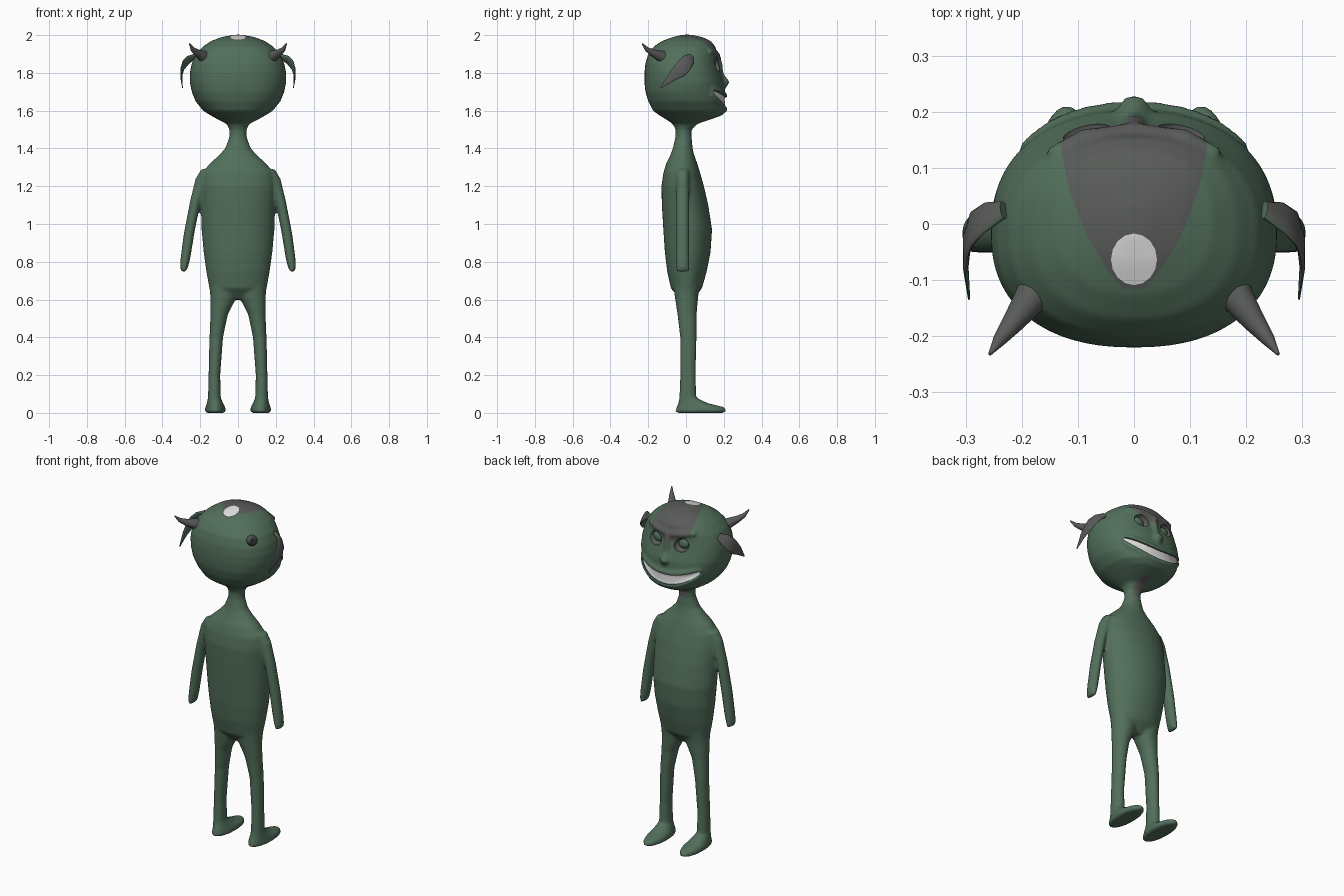
import bpy, bmesh, math
from mathutils import Vector, Matrix

cube = bpy.data.objects.get("Cube")
if cube:
    bpy.data.objects.remove(cube)


def material(name, rgb):
    m = bpy.data.materials.new(name)
    m.use_nodes = True
    m.diffuse_color = (*rgb, 1)
    m.node_tree.nodes["Principled BSDF"].inputs["Base Color"].default_value = (*rgb, 1)
    return m


green = material("skin green", (.085, .16, .105))
grey = material("dark grey", (.1, .105, .1))
white = material("pale grey", (.75, .75, .75))
palette = (green, grey, white)


def skin_rings(bm, rings, n):
    for a, b in zip(rings, rings[1:]):
        for i in range(n):
            j = (i + 1) % n
            bm.faces.new((a[i], a[j], b[j], b[i]))
    bm.faces.new(rings[0])
    bm.faces.new(rings[-1])


def loft(bm, sections, power=2, side=1, n=40):
    """Horizontal rings: height, centre x, half width, back y, front y."""
    def sup(v):
        return math.copysign(abs(v) ** (2 / power), v)
    rings = []
    for z, cx, rx, yb, yf in sections:
        angles = [math.tau * i / n for i in range(n)]
        rings.append([bm.verts.new((side * cx + rx * sup(math.cos(a)),
                                    (yb + yf) / 2 + (yf - yb) / 2 * sup(math.sin(a)), z))
                      for a in angles])
    skin_rings(bm, rings, n)


def tube(bm, points, side=1, across=(0, 0, 1), n=16):
    """Tube along a path of x, y, z, half width, half thickness."""
    path = [Vector((side * p[0], p[1], p[2])) for p in points]
    rings = []
    for i, p in enumerate(points):
        t = (path[min(i + 1, len(path) - 1)] - path[max(i - 1, 0)]).normalized()
        u = Vector(across)
        u = (u - t * u.dot(t)).normalized()
        v = t.cross(u)
        rings.append([bm.verts.new(path[i] + u * p[3] * math.cos(math.tau * k / n)
                                   + v * p[-1] * math.sin(math.tau * k / n)) for k in range(n)])
    skin_rings(bm, rings, n)


def make(name, bm, mats):
    bmesh.ops.recalc_face_normals(bm, faces=bm.faces[:])
    me = bpy.data.meshes.new(name)
    bm.to_mesh(me)
    bm.free()
    for m in mats:
        me.materials.append(m)
    ob = bpy.data.objects.new(name, me)
    bpy.context.collection.objects.link(ob)
    return ob


def bake(ob):
    dg = bpy.context.evaluated_depsgraph_get()
    me = bpy.data.meshes.new_from_object(ob.evaluated_get(dg))
    ob.modifiers.clear()
    ob.data = me


def boolean(ob, cutter, operation):
    mod = ob.modifiers.new("cut", "BOOLEAN")
    mod.solver = "EXACT"
    mod.operation = operation
    mod.object = cutter


def ellipsoid(bm, centre, size, tilt=0):
    bmesh.ops.create_uvsphere(bm, u_segments=28, v_segments=18, radius=1,
                              matrix=Matrix.Translation(centre) @ Matrix.Rotation(tilt, 4, "Y")
                              @ Matrix.Diagonal((*size, 1)))


# Grin outline: upper or lower edge height at x
GRIN = .195


def grin(x, sign):
    k = min(abs(x) / GRIN, 1)
    return 1.642 + .06 * k * k + sign * (.003 + .025 * math.sqrt(1 - k * k))


def face_y(x):
    return .21 * (1 - (abs(x) / .238) ** 2.3) ** (1 / 2.3)


# Torso and neck
bm = bmesh.new()
loft(bm, [(z, 0, rx, yb, yf) for z, rx, yb, yf in (
    (.6, .1, -.03, .04), (.66, .152, -.08, .085), (.75, .168, -.1, .11),
    (.85, .182, -.112, .13), (.97, .193, -.12, .138), (1.1, .196, -.128, .118),
    (1.2, .2, -.13, .095), (1.27, .19, -.12, .075), (1.32, .15, -.105, .06),
    (1.36, .105, -.085, .045), (1.4, .068, -.07, .035), (1.46, .046, -.056, .03),
    (1.54, .046, -.055, .03))])

# Head
loft(bm, [(z, 0, rx, yb, yf) for z, rx, yb, yf in (
    (1.5, .045, -.055, .03), (1.53, .06, -.07, .06), (1.55, .1, -.1, .12),
    (1.575, .145, -.14, .19), (1.6, .185, -.175, .215), (1.65, .225, -.2, .213),
    (1.7, .245, -.215, .205), (1.75, .255, -.22, .2), (1.8, .255, -.22, .185),
    (1.85, .245, -.215, .172), (1.9, .222, -.2, .165), (1.94, .185, -.17, .155),
    (1.97, .14, -.125, .13), (1.99, .085, -.07, .085), (2.002, .02, -.02, .03))], power=2.3, n=64)

# Nose and lips
tube(bm, [(0, .165, 1.9, .015), (0, .172, 1.85, .02), (0, .18, 1.79, .02),
          (0, .203, 1.745, .03), (0, .195, 1.72, .015)], across=(1, 0, 0))
for sign in (-1, 1):
    tube(bm, [(x, face_y(x) - .004, grin(x, sign) + sign * .009, .013)
              for x in (GRIN * i / 8 for i in range(-8, 9))])

for s in (-1, 1):
    # Brow
    tube(bm, [(.15, .122, 1.915, .014), (.09, .152, 1.905, .018), (-.01, .162, 1.89, .02)], s)
    # Leg and foot
    loft(bm, ((0, .12, .045, -.045, .195), (.008, .12, .056, -.056, .213),
              (.03, .12, .053, -.05, .205), (.05, .122, .044, -.042, .12),
              (.08, .125, .034, -.035, .055), (.2, .125, .031, -.031, .051),
              (.4, .115, .036, -.031, .056), (.52, .1, .046, -.045, .056),
              (.62, .075, .072, -.06, .065), (.72, .075, .08, -.07, .08)), side=s)
    # Arm
    loft(bm, [(z, x, r, -.052, .017) for z, x, r in (
        (1.29, .165, .03), (1.24, .185, .04), (1.12, .226, .028), (.95, .259, .028),
        (.82, .278, .026), (.77, .286, .021), (.748, .288, .011))], side=s)

# Fuse into one soft skin
body = make("body", bm, ())
mod = body.modifiers.new("fuse", "REMESH")
mod.mode = "VOXEL"
mod.voxel_size = .008
mod = body.modifiers.new("soften", "SMOOTH")
mod.factor = .5
mod.iterations = 6
bake(body)
body.data.materials.clear()
for m in palette:
    body.data.materials.append(m)

# Mouth cutter, a grin-shaped prism
bm = bmesh.new()
xs = [GRIN * math.sin(math.pi / 2 * i / 12) for i in range(-12, 13)]
outline = [(x, grin(x, 1)) for x in xs] + [(x, grin(x, -1)) for x in reversed(xs)]
skin_rings(bm, [[bm.verts.new((x, y, z)) for x, z in outline] for y in (.05, .3)], len(outline))
mouth = make("mouth_cutter", bm, palette)

# Eye socket cutter
bm = bmesh.new()
for s in (-1, 1):
    ellipsoid(bm, (s * .085, .165, 1.845), (.045, .035, .038), -s * .4)
for f in bm.faces:
    f.material_index = 1
sockets = make("socket_cutter", bm, palette)

# Teeth follow the face just inside the mouth opening
teeth = bpy.data.objects.new("teeth", body.data.copy())
bpy.context.collection.objects.link(teeth)
pivot = Vector((0, 0, 1.72))
for v in teeth.data.vertices:
    v.co = pivot + (v.co - pivot) * .965
teeth.data.materials[0] = white
boolean(teeth, mouth, "INTERSECT")
bake(teeth)
boolean(body, mouth, "DIFFERENCE")
boolean(body, sockets, "DIFFERENCE")
bake(body)
for cutter in (mouth, sockets):
    bpy.data.objects.remove(cutter)


def paint(bm, planes, index):
    """Cut a convex region bounded by outward planes and colour it."""
    faces, used = bm.faces[:], []
    for co, no in planes:
        geom = {e for f in faces for e in (f, *f.edges, *f.verts)}
        bmesh.ops.bisect_plane(bm, geom=list(geom), dist=1e-6, plane_co=co, plane_no=no)
        used.append((Vector(co), Vector(no)))
        faces = [f for f in bm.faces
                 if all((f.calc_center_median() - c).dot(m) < 0 for c, m in used)]
    for f in faces:
        f.material_index = index


def walls(points):
    return [((*a, 0), (b[1] - a[1], a[0] - b[0], 0))
            for a, b in zip(points, points[1:] + points[:1])]


# Forehead patch, crown spot and throat patch
bm = bmesh.new()
bm.from_mesh(body.data)
right_edge = [(.02, -.115), (.045, -.085), (.085, -.02), (.115, .06), (.13, .13), (.13, .25)]
patch = right_edge + [(-x, y) for x, y in reversed(right_edge)]
paint(bm, [((0, 0, 1.84), (s * .5, 0, -1)) for s in (-1, 1)] + walls(patch), 1)
spot = [(.041 * math.cos(a), -.063 + .046 * math.sin(a))
        for a in (math.tau * i / 16 for i in range(16))]
paint(bm, [((0, 0, 1.9), (0, 0, -1))] + walls(spot), 2)
paint(bm, [((0, 0, 1.46), (0, 0, -1)), ((0, 0, 1.55), (0, 0, 1)), ((0, .005, 0), (0, -1, 0)),
           ((.028, 0, 0), (1, 0, 0)), ((-.028, 0, 0), (-1, 0, 0))], 1)
bm.to_mesh(body.data)
bm.free()

parts = [body, teeth]
for s, label in ((1, "left"), (-1, "right")):
    # Eyeball
    bm = bmesh.new()
    ellipsoid(bm, (s * .085, .137, 1.845), (.034, .02, .028), -s * .4)
    parts.append(make(label + "_eye", bm, [green]))
    # Horn
    bm = bmesh.new()
    tube(bm, ((.165, -.11, 1.87, .042), (.19, -.14, 1.893, .028), (.215, -.175, 1.905, .02),
              (.24, -.207, 1.925, .012), (.257, -.232, 1.955, .003)), s)
    parts.append(make(label + "_horn", bm, [grey]))
    # Ear, dark on its outer face
    bm = bmesh.new()
    tube(bm, ((.232, .025, 1.885, .018, .012), (.265, .012, 1.868, .034, .01),
              (.289, -.008, 1.84, .04, .008), (.298, -.035, 1.81, .037, .007),
              (.3, -.075, 1.778, .024, .005), (.294, -.133, 1.722, .003, .002)),
         s, (0, .74, -.66), n=20)
    bmesh.ops.recalc_face_normals(bm, faces=bm.faces[:])
    for f in bm.faces:
        f.material_index = int(f.normal.x * s > .1)
    parts.append(make(label + "_ear", bm, [green, grey]))

# Soft shading with crisp creases
bpy.ops.object.select_all(action="DESELECT")
for ob in parts:
    ob.select_set(True)
bpy.context.view_layer.objects.active = body
bpy.ops.object.shade_smooth_by_angle(angle=math.radians(45))
